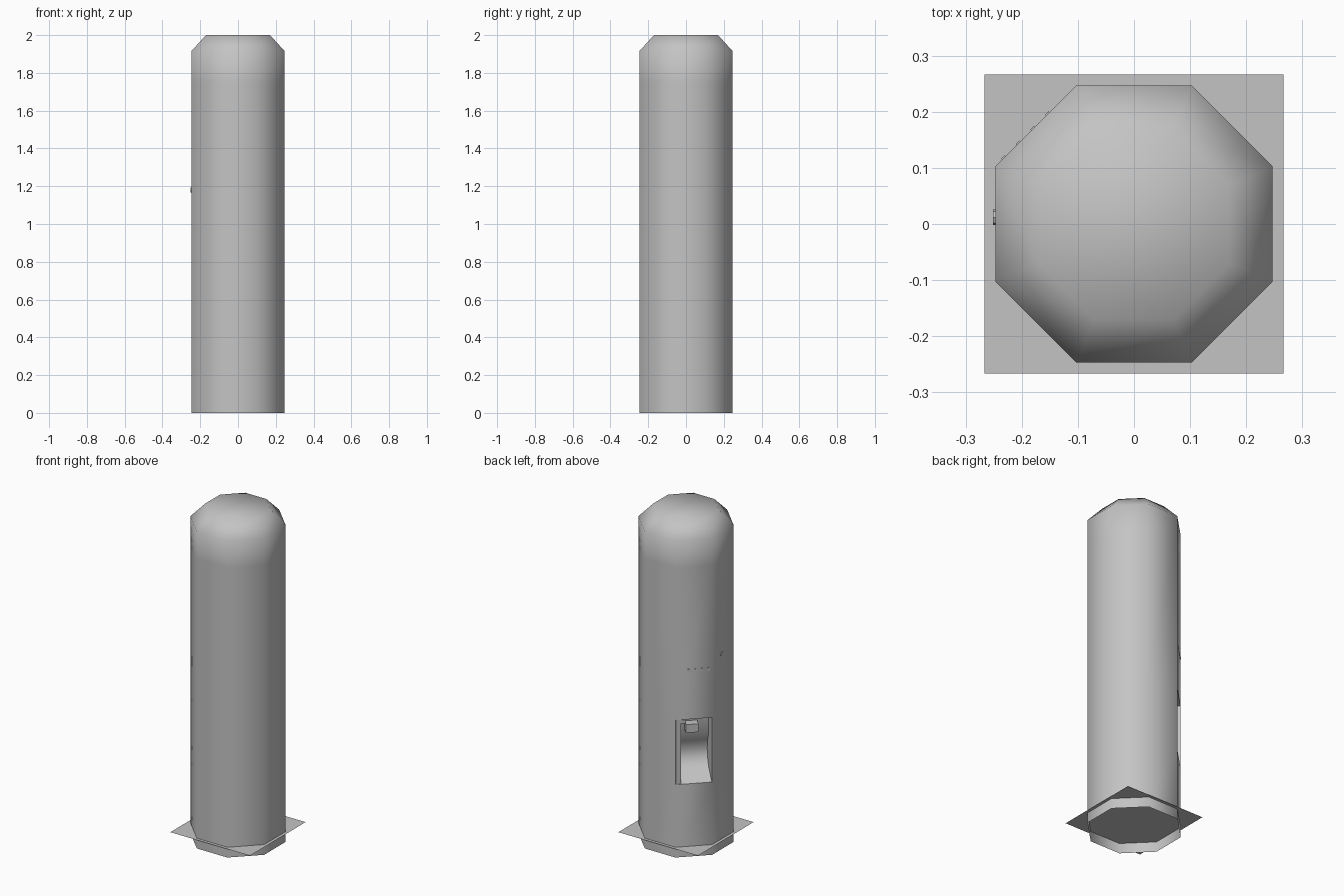
import bpy, bmesh, math
from mathutils import Matrix, Vector

cube = bpy.data.objects.get("Cube")
if cube:
    bpy.data.objects.remove(cube, do_unlink=True)

grey = bpy.data.materials.new("light grey")
grey.use_nodes = True
grey.diffuse_color = (0.55, 0.55, 0.55, 1)
grey.node_tree.nodes["Principled BSDF"].inputs["Base Color"].default_value = grey.diffuse_color

APOTHEM = 0.247
OPEN_LOW, OPEN_HIGH, HALF = 0.44, 0.83, 0.1

# Frame of the back right diagonal face: u along it, v inward, z up
s = math.sqrt(0.5)
face_frame = Matrix(((-s, s, 0, -APOTHEM * s), (-s, -s, 0, APOTHEM * s),
                     (0, 0, 1, 0), (0, 0, 0, 1)))


def finish(bm, name, smooth=None):
    mesh = bpy.data.meshes.new(name)
    bm.to_mesh(mesh)
    bm.free()
    mesh.materials.append(grey)
    obj = bpy.data.objects.new(name, mesh)
    bpy.context.collection.objects.link(obj)
    if smooth is not None:
        bpy.ops.object.select_all(action='DESELECT')
        obj.select_set(True)
        bpy.context.view_layer.objects.active = obj
        if smooth == 180:
            bpy.ops.object.shade_smooth()
        else:
            bpy.ops.object.shade_smooth_by_angle(angle=math.radians(smooth))
    return obj


def face_box(name, centre, size):
    bm = bmesh.new()
    bmesh.ops.create_cube(bm, size=1)
    bmesh.ops.scale(bm, vec=size, verts=bm.verts)
    bmesh.ops.translate(bm, vec=centre, verts=bm.verts)
    bm.transform(face_frame)
    return finish(bm, name)


# Eight-sided column, open underneath, with a chamfered top and one opening
bm = bmesh.new()
rings = []
levels = [(0, APOTHEM), (OPEN_LOW, APOTHEM), (OPEN_HIGH, APOTHEM),
          (1.75, APOTHEM), (1.915, APOTHEM), (2, 0.17)]
for z, apothem in levels:
    r = apothem / math.cos(math.pi / 8)
    rings.append([bm.verts.new((r * math.cos((k + 0.5) * math.pi / 4),
                                r * math.sin((k + 0.5) * math.pi / 4), z))
                  for k in range(8)])
for level, (low, high) in enumerate(zip(rings, rings[1:])):
    for k in range(8):
        if (level, k) != (1, 2):
            n = (k + 1) % 8
            bm.faces.new((low[k], low[n], high[n], high[k]))
bm.faces.new(rings[-1])
finish(bm, "column", 180)

# Thin square ground plate
bm = bmesh.new()
bmesh.ops.create_grid(bm, x_segments=1, y_segments=1, size=0.266,
                      matrix=Matrix.Translation((0, 0, 0.062)))
finish(bm, "ground_plate")

# Recess behind the opening: a curved back swept across, closed at both sides
profile = [(0, OPEN_LOW), (0.1, 0.487), (0.135, 0.53), (0.145, 0.58),
           (0.13, 0.64), (0.1, 0.69), (0.1, OPEN_HIGH), (0, OPEN_HIGH)]
bm = bmesh.new()
left, right = [[bm.verts.new(face_frame @ Vector((u, d, z))) for d, z in profile]
               for u in (-HALF, HALF)]
for i in range(len(profile) - 1):
    bm.faces.new((left[i], right[i], right[i + 1], left[i + 1]))
bm.faces.new(left)
bm.faces.new(right[::-1])
finish(bm, "recess", 35)

# Fittings in the recess
face_box("side_strip", (-0.085, 0.006, 0.635), (0.03, 0.008, 0.388))
face_box("latch", (-0.07, 0.02, 0.815), (0.055, 0.03, 0.022))
face_box("dispenser_block", (0.0, 0.075, 0.75), (0.07, 0.05, 0.05))

# Row of small studs above the opening
for i in range(4):
    face_box(f"stud_{i + 1}", (-0.03 + i * 0.037, 0, 1.125), (0.009, 0.006, 0.016))

# Small knob on the right side
bm = bmesh.new()
bmesh.ops.create_cone(bm, cap_ends=True, segments=8, radius1=0.014, radius2=0.014,
                      depth=0.008, matrix=Matrix.Translation((-APOTHEM, 0.012, 1.18))
                      @ Matrix.Rotation(math.pi / 2, 4, 'Y'))
finish(bm, "side_knob")
